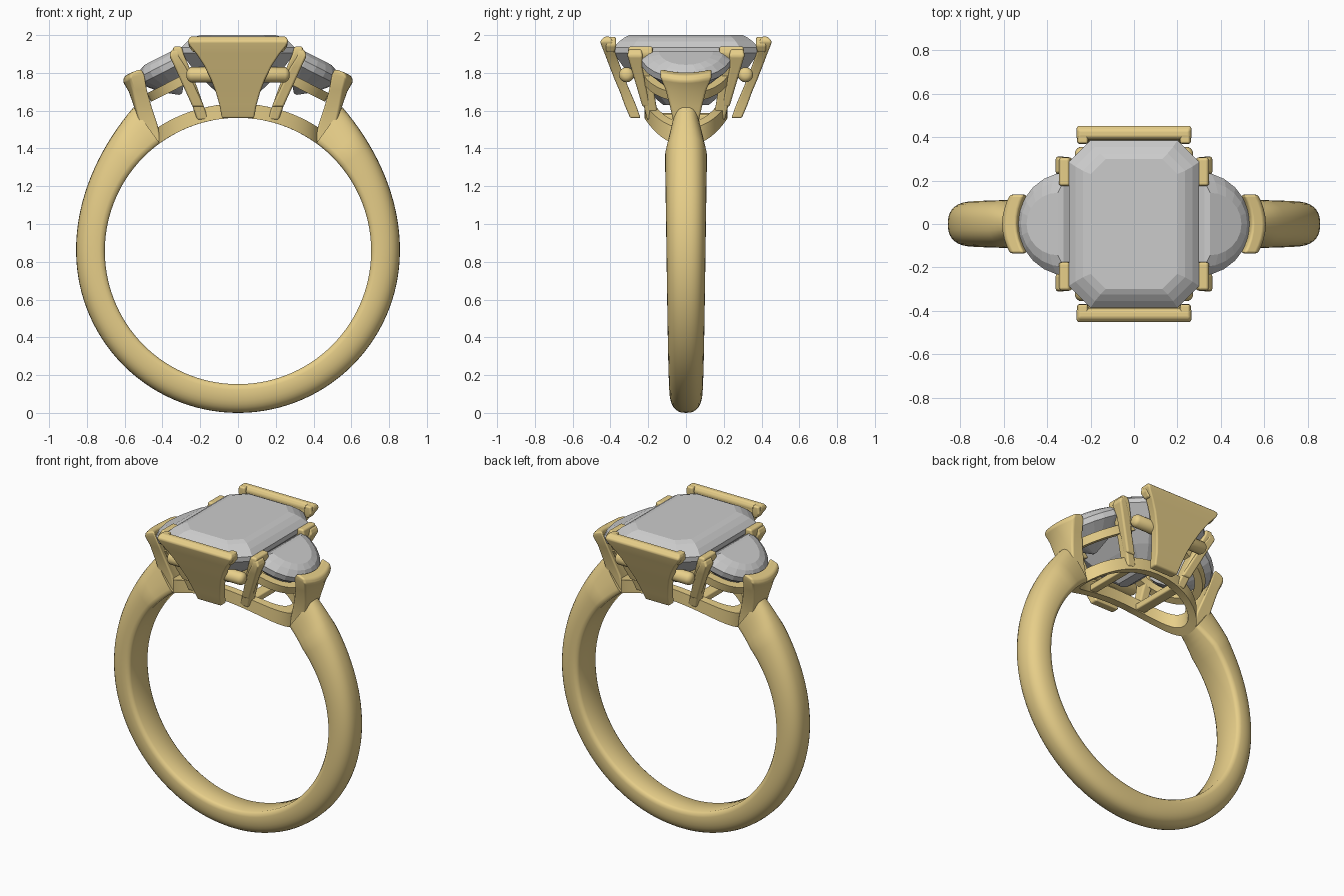
import bpy, bmesh, math
from math import sin, cos, pi, radians, sqrt

if "Cube" in bpy.data.objects:
    bpy.data.objects.remove(bpy.data.objects["Cube"])

CZ, RI = 0.857, 0.705          # finger circle centre height and radius
gold = bpy.data.materials.new("gold")
gold.diffuse_color = (0.80, 0.62, 0.25, 1)
gold.use_nodes = True
gold.node_tree.nodes["Principled BSDF"].inputs["Base Color"].default_value = gold.diffuse_color
BOTH_X = [(1, 1), (-1, 1)]
BOTH_Y = [(1, 1), (1, -1)]
FOUR = [(1, 1), (-1, 1), (1, -1), (-1, -1)]


def loft(name, loops, mirror=((1, 1),), mat=gold, ring=False, smooth=None, bevel=0):
    """Skin a list of matching closed loops, repeated for each (x, y) mirror sign."""
    bm = bmesh.new()
    for sx, sy in mirror:
        rows = [[bm.verts.new((x * sx, y * sy, z)) for x, y, z in lp] for lp in loops]
        n = len(rows[0])
        pairs = list(zip(rows, rows[1:])) + ([(rows[-1], rows[0])] if ring else [])
        for a, b in pairs:
            for i in range(n):
                j = (i + 1) % n
                bm.faces.new((a[i], a[j], b[j], b[i]))
        if not ring:
            bm.faces.new(rows[0][::-1])
            bm.faces.new(rows[-1])
    bmesh.ops.recalc_face_normals(bm, faces=bm.faces)
    me = bpy.data.meshes.new(name)
    bm.to_mesh(me)
    bm.free()
    ob = bpy.data.objects.new(name, me)
    bpy.context.collection.objects.link(ob)
    if mat:
        me.materials.append(mat)
    if bevel:
        me.shade_smooth()
        m = ob.modifiers.new("soft_edges", 'BEVEL')
        m.width, m.segments, m.limit_method = bevel, 3, 'ANGLE'
        m.harden_normals = True
    elif smooth:
        me.shade_smooth()
        me.set_sharp_from_angle(angle=radians(smooth))
    return ob


def rect(x, y, z, hx, hy):
    return [(x - hx, y - hy, z), (x + hx, y - hy, z), (x + hx, y + hy, z), (x - hx, y + hy, z)]


# Shank: D-section swept round the finger, thicker at the shoulders
def shank_section(deg):
    th = min(deg, 360 - deg)
    t = 0.152 + 0.08 * max(0, (100 - th) / 63) ** 3
    w = 0.12 - 0.033 * th / 180 - 0.035 * max(0, (48 - th) / 12)
    sec = []
    for k in range(17):
        a = pi * k / 16
        c, s = cos(a), sin(a)
        sec.append((w * math.copysign(abs(c) ** 0.8, c), RI + 0.03 + (t - 0.03) * s ** 0.8))
    sec += [(-w * 0.95, RI + 0.01), (-w * 0.8, RI), (w * 0.8, RI), (w * 0.95, RI + 0.01)]
    a = radians(deg)
    return [(r * sin(a), y, CZ + r * cos(a)) for y, r in sec]

loft("shank", [shank_section(36 + 288 * i / 96) for i in range(97)], smooth=50)


# Base gallery rail: oval hoop draped over the finger circle
def drape(x, y, r):
    return (x, y, CZ + sqrt(r * r - x * x))

def rail_section(a):
    pts = []
    for off, r in ((0, RI), (0, RI + 0.075), (-0.05, RI + 0.075), (-0.05, RI)):
        c, s = cos(a), sin(a)
        x = (0.43 + off) * math.copysign(abs(c) ** 0.9, c)
        y = (0.22 + off) * math.copysign(abs(s) ** 0.9, s)
        pts.append(drape(x, y, r))
    return pts

loft("base_rail", [rail_section(2 * pi * i / 64) for i in range(64)], ring=True, smooth=35)

# Cross struts under the centre stone
loft("base_struts", [[(x, y, z) for x, z in ((0.15, 1.55), (0.21, 1.54), (0.21, 1.58), (0.15, 1.59))]
                     for y in (-0.19, 0.19)], BOTH_X, bevel=0.008)


# Centre stone: step-cut octagon
def octagon(z, a, b, c):
    return [(a, b - c, z), (a - c, b, z), (c - a, b, z), (-a, b - c, z),
            (-a, c - b, z), (c - a, -b, z), (a - c, -b, z), (a, c - b, z)]

loft("centre_stone", [octagon(*l) for l in (
    (1.63, .03, .12, .02), (1.73, .15, .24, .06), (1.83, .245, .33, .085), (1.905, .30, .385, .10),
    (1.935, .30, .385, .10), (1.965, .27, .355, .09), (1.988, .235, .325, .08), (2.0, .20, .30, .07))],
    mat=None)

# Half-moon side stones, tilted down and outward
T = radians(27)
def tilt(u, v, h):
    return (0.29 + u * cos(T) + h * sin(T), v, 1.885 - u * sin(T) + h * cos(T))

def moon(s, h, n=12):
    return [tilt(0.1 + s * (0.27 * sin(pi * i / n) - 0.1), -s * 0.24 * cos(pi * i / n), h)
            for i in range(n + 1)]

loft("side_stones", [moon(*l) for l in (
    (0.06, -0.17), (0.55, -0.11), (1, -0.025), (1, 0.01), (0.82, 0.04), (0.6, 0.055))],
    BOTH_X, mat=None)

# Curved rail beneath each side stone
def seat_section(i, n=24):
    a = pi * i / n
    return [tilt((0.31 + o) * sin(a) - 0.05, -(0.235 + o) * cos(a), h)
            for o, h in ((0, -0.135), (0, -0.085), (-0.05, -0.085), (-0.05, -0.135))]

loft("side_seats", [seat_section(i) for i in range(25)], BOTH_X, smooth=35)

# Flared end plates holding the centre stone: z, half width, outer y, inner y
plate = ((1.56, .085, .295, .24), (1.63, .098, .325, .265), (1.70, .118, .35, .295),
         (1.77, .145, .38, .325), (1.84, .18, .407, .35), (1.90, .22, .43, .372),
         (1.945, .257, .448, .388), (1.968, .267, .455, .385), (1.992, .255, .432, .40))
loft("end_plates", [rect(0, (o + i) / 2, z, w, (o - i) / 2) for z, w, o, i in plate],
     BOTH_Y, bevel=0.01)

# Corner tips of the end plates
loft("plate_tips", [rect(0.225, 0.40, 1.91, 0.015, 0.022), rect(0.237, 0.397, 1.945, 0.026, 0.028),
                    rect(0.235, 0.397, 1.99, 0.022, 0.026)], FOUR, bevel=0.01)

# Centre bars joining plates and inner claws, rounded at the ends
def bar_loop(x, r):
    return [(x, 0.315 + r * cos(2 * pi * i / 20), 1.79 + r * sin(2 * pi * i / 20)) for i in range(20)]

ends = ((0.272, 0.015), (0.265, 0.03), (0.25, 0.04))
loft("centre_bars", [bar_loop(-x, r) for x, r in ends] + [bar_loop(x, r) for x, r in ends[::-1]],
     BOTH_Y, smooth=60)

# Inner claws between centre and side stones, with folded tips
loft("inner_claws", [rect(0.185, 0.175, 1.55, .03, .03), rect(0.245, 0.21, 1.72, .03, .038),
                     rect(0.292, 0.24, 1.84, .03, .05), rect(0.318, 0.242, 1.90, .03, .066),
                     rect(0.32, 0.24, 1.94, .022, .064)], FOUR, bevel=0.012)
loft("claw_wings", [rect(0.21, 0.21, 1.62, .03, .02), rect(0.305, 0.262, 1.83, .03, .03),
                    rect(0.338, 0.27, 1.89, .026, .04), rect(0.33, 0.27, 1.925, .02, .036)],
     FOUR, bevel=0.012)


# Outer shoulder claws, curved round each side stone: z, outer x, inner x, half width, dish
def shoulder(z, xo, xi, w, k):
    vs = [w * i / 4 for i in range(-4, 5)]
    return ([(xo - k * v * v, v, z + 0.5 * k * v * v) for v in vs] +
            [(xi - k * v * v, v, z + 0.5 * k * v * v + (0.02 if z > 1.7 else 0)) for v in vs[::-1]])

loft("shoulder_claws", [shoulder(*l) for l in (
    (1.43, .49, .405, .06, .5), (1.53, .525, .43, .065, .8), (1.62, .55, .465, .085, 1.2),
    (1.70, .578, .50, .108, 1.8), (1.755, .61, .53, .135, 2), (1.785, .60, .545, .135, 2))],
    BOTH_X, bevel=0.012)
